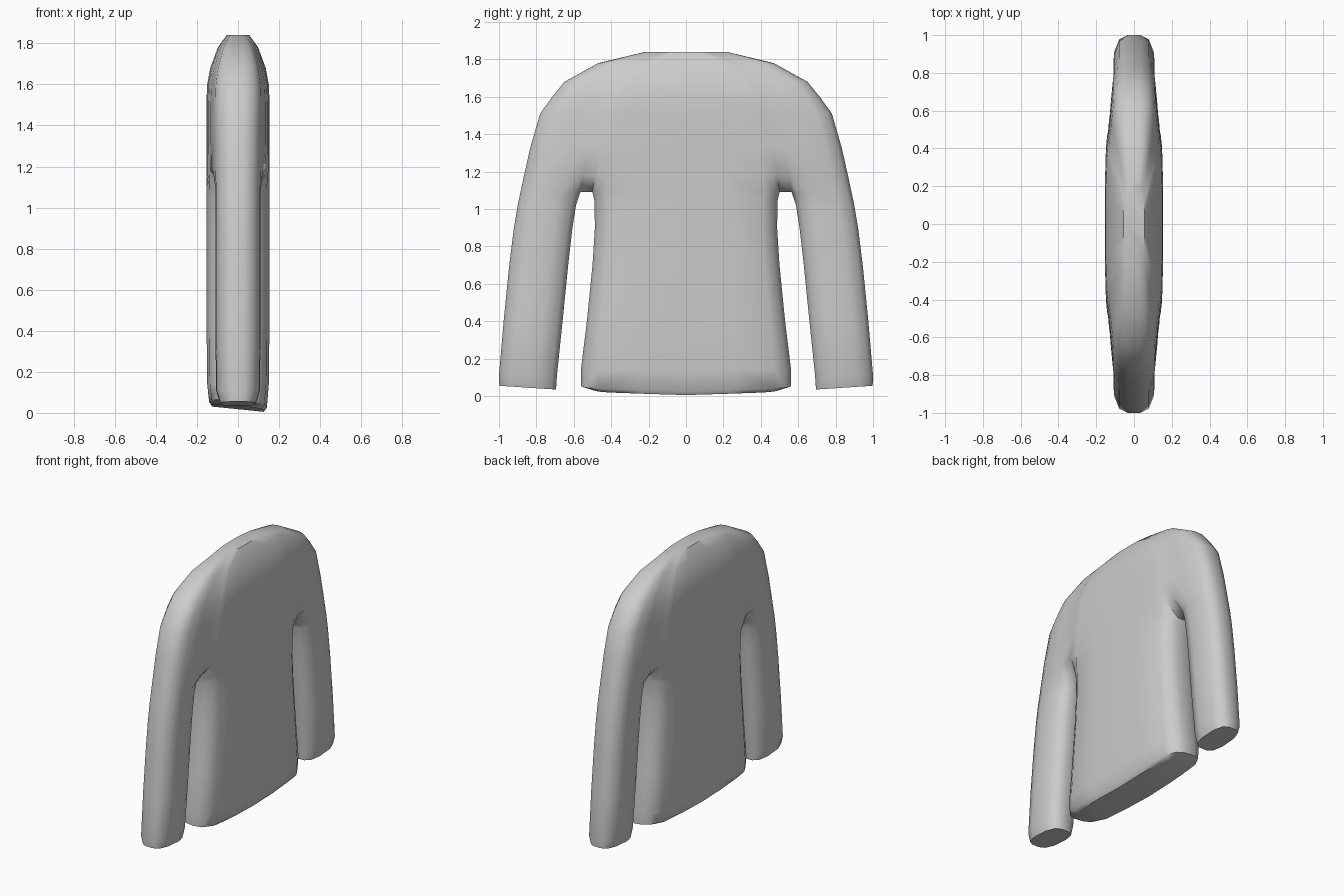
import bpy, bmesh, math

cube = bpy.data.objects.get("Cube")
if cube:
    bpy.data.objects.remove(cube)

wool = bpy.data.materials.new("grey_wool")
wool.use_nodes = True
GREY = (0.6, 0.6, 0.6, 1)
wool.diffuse_color = GREY
wool.node_tree.nodes["Principled BSDF"].inputs["Base Color"].default_value = GREY

bm = bmesh.new()


def ring(points):
    """Front vertices in order, then their back twins in reverse order."""
    front = [bm.verts.new((x, y, z)) for x, y, z in points]
    back = [bm.verts.new((-x, y, z)) for x, y, z in points]
    return front, back


def loop(*parts):
    """Join front/back pairs into one loop around the body."""
    front = [v for p in parts for v in p[0]]
    back = [v for p in parts for v in p[1]]
    return front + back[::-1]


def loft(loops, closed):
    for a, b in zip(loops, loops[1:]):
        n = len(a)
        center = n // 2 - 1
        for i in range(n):
            # the half body stays open on the mirror plane
            if not closed and i == center:
                continue
            j = (i + 1) % n
            bm.faces.new((a[i], a[j], b[j], b[i]))


# Sleeve section: position across the sleeve (outer to inner) and half thickness
SLEEVE = [(0, .035), (.07, .08), (.28, .107), (.68, .11), (.92, .085), (1, .04)]
# Torso section: fraction of half width (side to centre) and half thickness
TORSO = [(1, .045), (.96, .10), (.84, .14), (.45, .153), (0, .153)]
# Yoke half thickness, outer edge to centre
YOKE = [.035, .08, .11, .122, .128, .132, .137, .142, .148, .153, .153]


def sleeve(z, outer, inner, thick=1.0):
    return ring([(x * thick, outer + (inner - outer) * f, z - .02 * f * (z < .1))
                 for f, x in SLEEVE])


def torso(z, width, thick=1.0, tilt=0.0):
    r = ring([(x * thick, width * f, z - .015 * (1 - f) * (z < .1)) for f, x in TORSO])
    for v in r[0] + r[1]:
        v.co.z -= tilt * v.co.x
    return r


# Armpit row, shared by sleeve, torso and yoke
arm_top = sleeve(1.09, .885, .565)
body_top = torso(1.09, .50)

# Sleeve: z, outer edge, inner edge, thickness
arm_rows = [sleeve(*r) for r in [
    (.055, .998, .695, .8), (.11, 1.0, .69, .97), (.4, .975, .66), (.7, .945, .63),
    (.9, .92, .607), (1.02, .90, .588)]] + [arm_top]
arm_loops = [loop(r) for r in arm_rows]
loft(arm_loops, True)
bm.faces.new(arm_loops[0])

# Torso: z, half width, thickness, hem tilt
body_rows = [torso(*r) for r in [
    (.033, .49, .82, .1), (.055, .56, .92, .1), (.14, .562, .98), (.4, .53), (.7, .5),
    (.9, .487), (1.05, .49)]] + [body_top]
body_loops = [loop(r) for r in body_rows]
loft(body_loops, False)
bm.faces.new(body_loops[0])

# Armpit roof
bm.faces.new((arm_top[0][-1], body_top[0][0], body_top[1][0], arm_top[1][-1]))

# Yoke and shoulders: z, half width, centre thickness
base = loop(arm_top, body_top)
half = [v.co.y for v in arm_top[0] + body_top[0]]
yoke_loops = [base]
for z, width, thick in [(1.18, .866, .153), (1.33, .832, .154), (1.51, .78, .154),
                        (1.60, .715, .15), (1.68, .65, .135), (1.78, .47, .098),
                        (1.84, .22, .055)]:
    pts = [(x * thick / .153, y * width / half[0], z) for x, y in zip(YOKE, half)]
    yoke_loops.append(loop(ring(pts)))
loft(yoke_loops, False)
bm.faces.new(yoke_loops[-1])

bmesh.ops.recalc_face_normals(bm, faces=bm.faces)
mesh = bpy.data.meshes.new("sweater")
bm.to_mesh(mesh)
bm.free()
mesh.materials.append(wool)
sweater = bpy.data.objects.new("sweater", mesh)
bpy.context.collection.objects.link(sweater)

# Mirror the half body across its middle
bpy.context.view_layer.objects.active = sweater
sweater.select_set(True)
mirror = sweater.modifiers.new("mirror", "MIRROR")
mirror.use_axis = (False, True, False)
mirror.use_clip = True
bpy.ops.object.modifier_apply(modifier="mirror")
bpy.ops.object.shade_smooth_by_angle(angle=math.radians(50))
